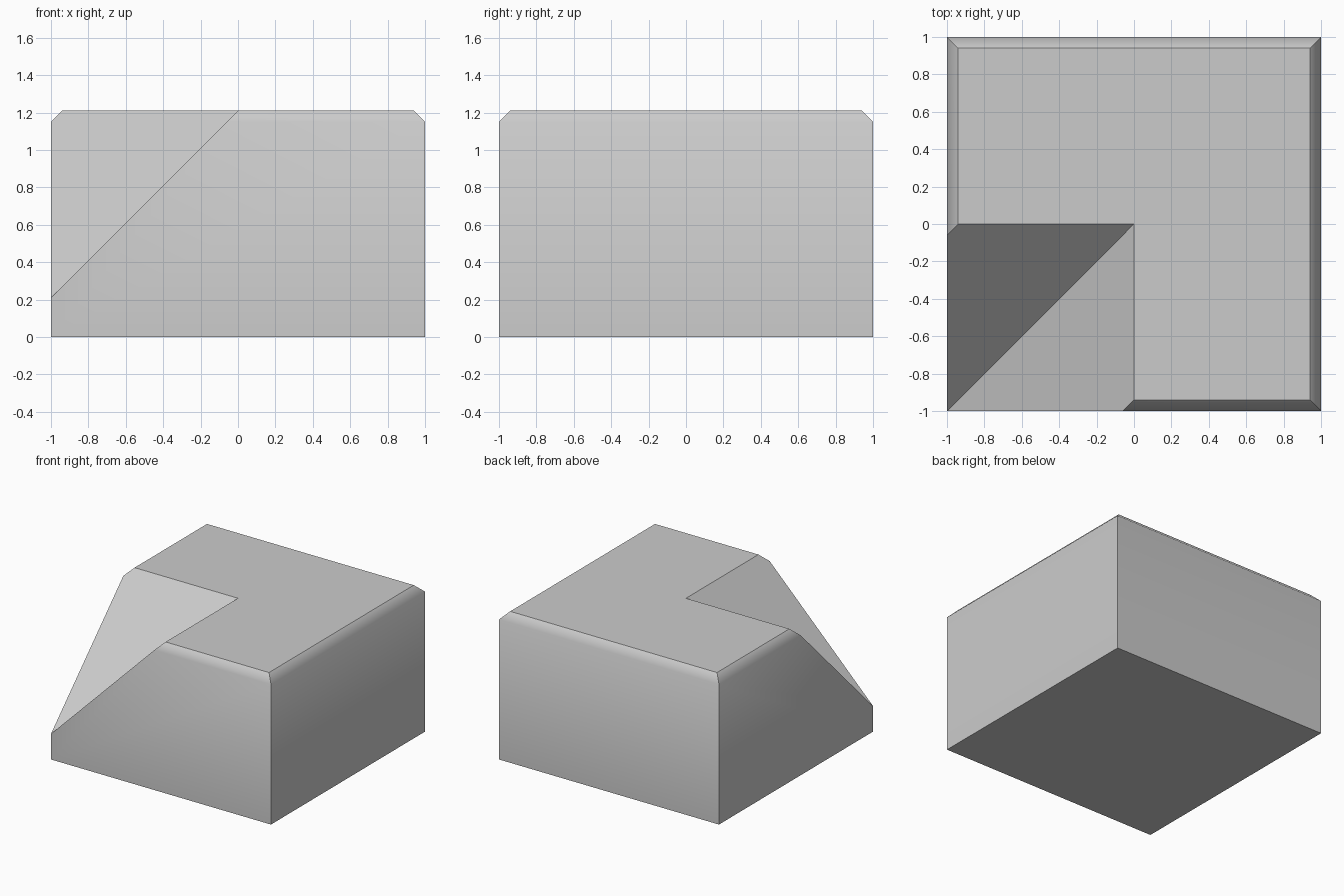
import bpy
import bmesh
from mathutils import Vector

HEIGHT = 1.21
CHAMFER = 0.06

if "Cube" in bpy.data.objects:
    bpy.data.objects.remove(bpy.data.objects["Cube"], do_unlink=True)

grey = bpy.data.materials.new("plain_grey")
grey.use_nodes = True
grey.diffuse_color = (0.6, 0.6, 0.6, 1)
grey.node_tree.nodes["Principled BSDF"].inputs["Base Color"].default_value = (0.6, 0.6, 0.6, 1)


def add_object(name, bm):
    bmesh.ops.recalc_face_normals(bm, faces=bm.faces)
    mesh = bpy.data.meshes.new(name)
    bm.to_mesh(mesh)
    bm.free()
    mesh.materials.append(grey)
    obj = bpy.data.objects.new(name, mesh)
    bpy.context.collection.objects.link(obj)
    return obj


# Block: square walls topped by a mitred chamfer
bm = bmesh.new()
rings = []
for half, z in ((1, 0), (1, HEIGHT - CHAMFER), (1 - CHAMFER, HEIGHT)):
    rings.append([bm.verts.new((sx * half, sy * half, z))
                  for sx, sy in ((-1, -1), (1, -1), (1, 1), (-1, 1))])
for low, high in zip(rings, rings[1:]):
    for i in range(4):
        j = (i + 1) % 4
        bm.faces.new((low[i], low[j], high[j], high[i]))
bm.faces.new(rings[0][::-1])
bm.faces.new(rings[-1])
block = add_object("corner_block", bm)

# Cutter: pyramid whose two sloping sides meet in a diagonal valley
bm = bmesh.new()
for x, y, rise in ((-2, -2, -2), (1, -2, 1), (1, 1, 1), (-2, 1, 1), (-2, -2, 1)):
    bm.verts.new((x, y, HEIGHT + rise))
bmesh.ops.convex_hull(bm, input=bm.verts)
bmesh.ops.dissolve_limit(bm, angle_limit=0.01, verts=bm.verts, edges=bm.edges)
cutter = add_object("valley_cutter", bm)
cutter.hide_render = True

cut = block.modifiers.new("valley", "BOOLEAN")
cut.operation = "DIFFERENCE"
cut.solver = "EXACT"
cut.object = cutter
bpy.context.view_layer.objects.active = block
block.select_set(True)
bpy.ops.object.modifier_apply(modifier=cut.name)
bpy.data.objects.remove(cutter, do_unlink=True)

# Shading: walls blend into the chamfer, every other edge stays sharp
bm = bmesh.new()
bm.from_mesh(block.data)
bmesh.ops.dissolve_limit(bm, angle_limit=0.01, verts=bm.verts, edges=bm.edges)
for face in bm.faces:
    face.smooth = True
    face.material_index = 0
for edge in bm.edges:
    shoulder = all(abs(v.co.z - HEIGHT + CHAMFER) < 0.001 for v in edge.verts)
    edge.smooth = shoulder
bm.to_mesh(block.data)
bm.free()
